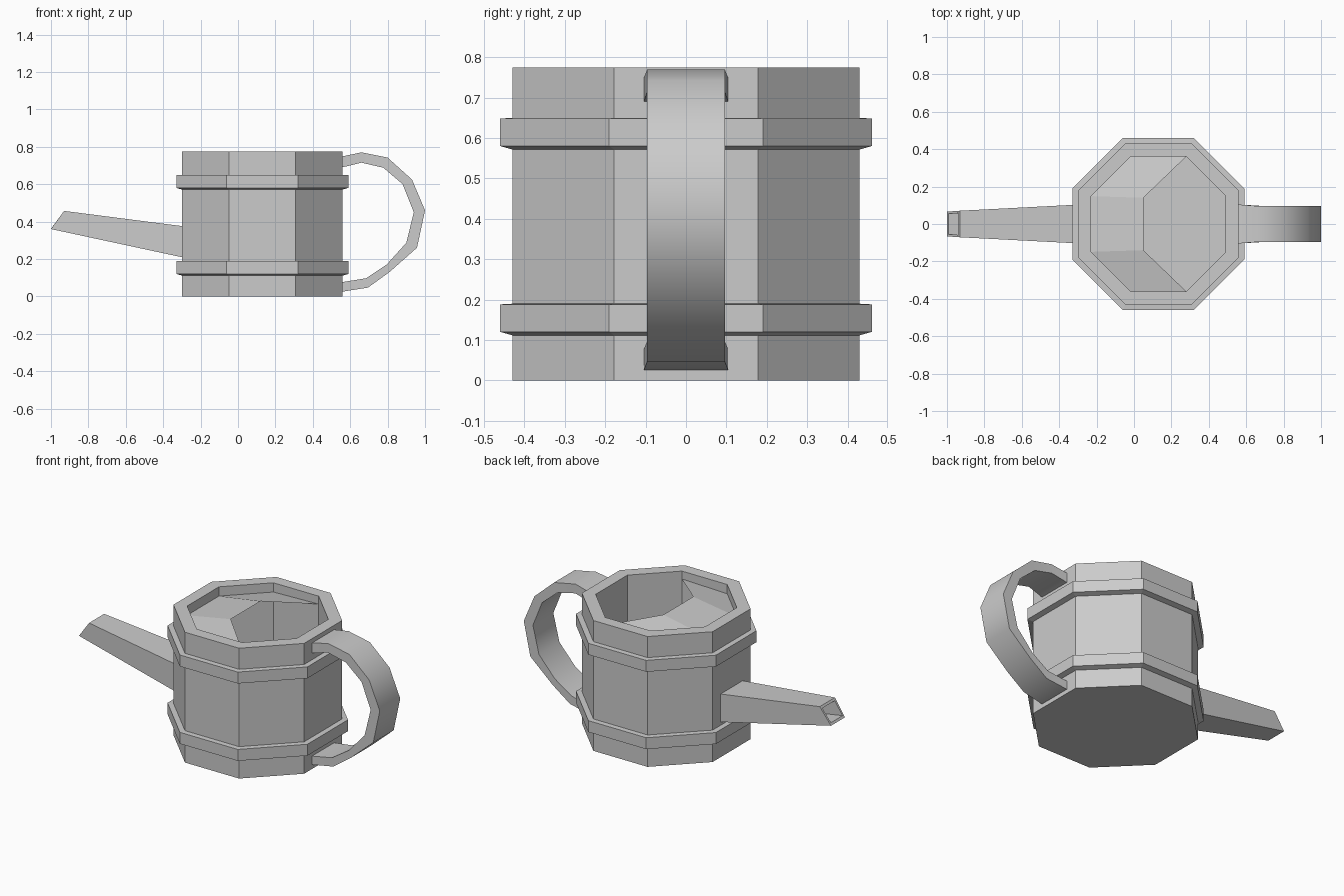
import bpy, math

if "Cube" in bpy.data.objects:
    bpy.data.objects.remove(bpy.data.objects["Cube"])

CX = 0.13  # body axis


def make(name, verts, faces):
    me = bpy.data.meshes.new(name)
    me.from_pydata(verts, [], faces)
    ob = bpy.data.objects.new(name, me)
    bpy.context.collection.objects.link(ob)
    return ob


def skin(name, rings, closed=False):
    """Join equal-sized rings with quads; cap both ends unless closed."""
    n, m = len(rings[0]), len(rings)
    verts = [v for r in rings for v in r]
    faces = []
    for i in range(m if closed else m - 1):
        a, b = i * n, (i + 1) % m * n
        for k in range(n):
            j = (k + 1) % n
            faces.append((a + k, a + j, b + j, b + k))
    if not closed:
        faces.append(tuple(reversed(range(n))))
        faces.append(tuple(range((m - 1) * n, m * n)))
    return make(name, verts, faces)


def octagon(apothem, z):
    r = apothem / math.cos(math.pi / 8)
    return [(CX + r * math.cos((k + .5) * math.pi / 4),
             r * math.sin((k + .5) * math.pi / 4), z) for k in range(8)]


# Hollow eight-sided body
skin("body", [octagon(a, z) for a, z in
              [(.43, 0), (.43, .775), (.36, .775), (.36, .06)]])

# Two hoops with a sloped underside
for name, z in (("lower_band", .11), ("upper_band", .57)):
    skin(name, [octagon(a, z + h) for a, h in
                [(.425, 0), (.46, .01), (.46, .078), (.425, .08)]], closed=True)

# Raised half cover over the spout side of the opening
half = [(-.23, .149, .72), (-.019, .36, .72), (.279, .36, .728), (.05, .14, .768)]
make("half_cover", half + [(x, -y, z) for x, y, z in half],
     [(0, 3, 2, 1), (4, 5, 6, 7), (0, 4, 7, 3)])


# Tapered square spout, hollow at the tip
def section(low, high, w_low, w_high):
    (x0, z0), (x1, z1) = low, high
    return [(x0, w_low, z0), (x0, -w_low, z0), (x1, -w_high, z1), (x1, w_high, z1)]


skin("spout", [section((-.27, .203), (-.27, .372), .105, .105),
               section((-1, .36), (-.93, .457), .066, .071),
               section((-.992, .372), (-.938, .445), .055, .058),
               section((-.70, .315), (-.70, .41), .07, .07)])

# Curved strap handle, flared where it meets the body
outer = [(.55, .747), (.66, .77), (.80, .742), (.93, .625), (1.0, .46),
         (.957, .26), (.81, .13), (.695, .047), (.55, .024)]
inner = [(.55, .688), (.66, .715), (.777, .688), (.88, .60), (.94, .45),
         (.90, .287), (.795, .17), (.685, .097), (.55, .075)]
rings = []
for i, ((xo, zo), (xi, zi)) in enumerate(zip(outer, inner)):
    w = .105 if i in (0, len(outer) - 1) else .096
    rings.append([(xo, -w, zo), (xo, w, zo), (xi, w, zi), (xi, -w, zi)])
handle = skin("handle", rings)
bpy.context.view_layer.objects.active = handle
handle.select_set(True)

# Consistent outward normals on the solid parts
import bmesh
for ob in bpy.data.objects:
    if ob.name == "half_cover":
        continue
    bm = bmesh.new()
    bm.from_mesh(ob.data)
    bmesh.ops.recalc_face_normals(bm, faces=bm.faces)
    bm.to_mesh(ob.data)
    bm.free()
bpy.ops.object.shade_smooth_by_angle(angle=math.radians(45))
